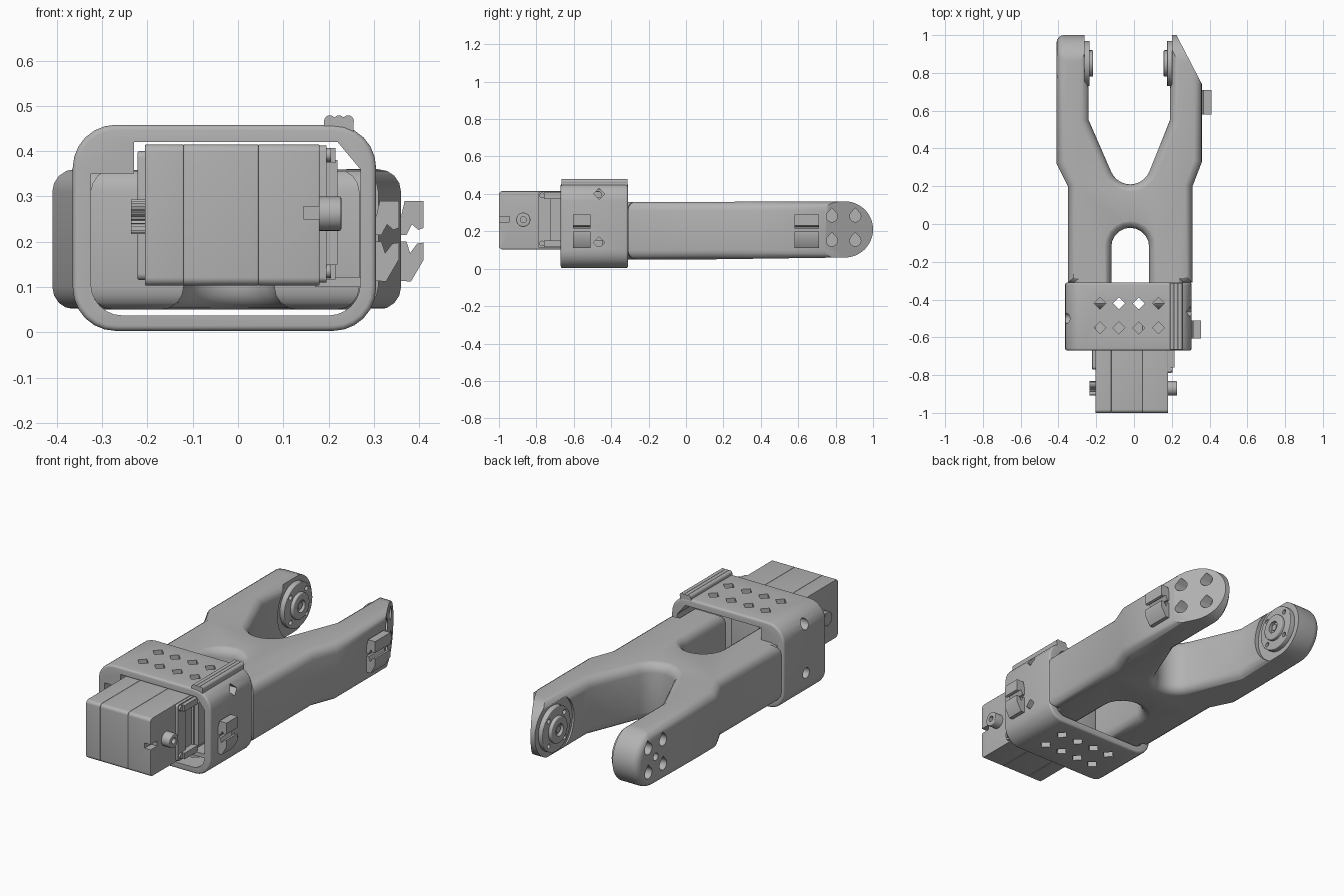
import bpy, bmesh, math

if "Cube" in bpy.data.objects:
    bpy.data.objects.remove(bpy.data.objects["Cube"], do_unlink=True)

grey = bpy.data.materials.new("plain grey")
grey.use_nodes = True
grey.diffuse_color = (0.45, 0.45, 0.45, 1)
for node in grey.node_tree.nodes:
    if node.type == 'BSDF_PRINCIPLED':
        node.inputs["Base Color"].default_value = (0.45, 0.45, 0.45, 1)
parts = []


def prism(name, pts, axis, a, b, bevel=0.0, caps=(0, 1)):
    """Extrude a 2D profile along an axis, optionally rounding the cap edges."""
    place = {'x': lambda p, t: (t, p[0], p[1]),
             'y': lambda p, t: (p[0], t, p[1]),
             'z': lambda p, t: (p[0], p[1], t)}[axis]
    bm = bmesh.new()
    rings = [[bm.verts.new(place(p, t)) for p in pts] for t in (a, b)]
    faces = [bm.faces.new(r) for r in rings]
    n = len(pts)
    for i in range(n):
        j = (i + 1) % n
        bm.faces.new((rings[0][i], rings[0][j], rings[1][j], rings[1][i]))
    bmesh.ops.recalc_face_normals(bm, faces=bm.faces[:])
    if bevel:
        edges = list({e for c in caps for e in faces[c].edges})
        bmesh.ops.bevel(bm, geom=edges, offset=bevel, segments=4, profile=0.5,
                        affect='EDGES', clamp_overlap=False)
    mesh = bpy.data.meshes.new(name)
    bm.to_mesh(mesh)
    bm.free()
    mesh.materials.append(grey)
    ob = bpy.data.objects.new(name, mesh)
    bpy.context.collection.objects.link(ob)
    parts.append(ob)
    return ob


def arc(cx, cy, r, start, end, n=10):
    steps = [math.radians(start + (end - start) * i / n) for i in range(n + 1)]
    return [(cx + r * math.cos(t), cy + r * math.sin(t)) for t in steps]


def circle(cx, cy, r, n=24):
    return arc(cx, cy, r, 0, 360, n)[:-1]


def rect(x0, x1, y0, y1, r=0.0):
    if not r:
        return [(x0, y0), (x1, y0), (x1, y1), (x0, y1)]
    return (arc(x0 + r, y0 + r, r, 180, 270, 6) + arc(x1 - r, y0 + r, r, 270, 360, 6)
            + arc(x1 - r, y1 - r, r, 0, 90, 6) + arc(x0 + r, y1 - r, r, 90, 180, 6))


def boolean(ob, cutter, op='DIFFERENCE'):
    mod = ob.modifiers.new("cut", 'BOOLEAN')
    mod.operation, mod.object, mod.solver = op, cutter, 'EXACT'
    bpy.context.view_layer.objects.active = ob
    bpy.ops.object.modifier_apply(modifier=mod.name)
    parts.remove(cutter)
    bpy.data.objects.remove(cutter, do_unlink=True)


def cut(ob, *profile):
    boolean(ob, prism("cutter", *profile))


# Forked body with a slot at the front and a crotch at the back
outline = ([(-0.325, -0.45), (-0.12, -0.45)] + arc(-0.02, -0.12, 0.1, 180, 0)
           + [(0.08, -0.45), (0.268, -0.45), (0.268, -0.315), (0.31, -0.31),
              (0.31, 0.2), (0.36, 0.33), (0.36, 1.1), (0.19, 1.1), (0.19, 0.55)]
           + arc(-0.02, 0.32, 0.11, -22, -158)
           + [(-0.24, 0.55), (-0.24, 1.1), (-0.41, 1.1), (-0.41, 0.32),
              (-0.35, 0.2), (-0.35, -0.31), (-0.325, -0.315)])
body = prism("forked_body", outline, 'z', 0.05, 0.36, 0.05)
side = [(-0.6, 0.04)] + arc(0.85, 0.21, 0.15, -90, 90, 24) + [(-0.6, 0.355)]
boolean(body, prism("side_shape", side, 'x', -0.41, 0.6, 0.04, (0,)), 'INTERSECT')
cut(body, [(0.36, 0.74), (0.225, 1.0), (0.173, 1.1), (0.6, 1.1), (0.6, 0.74)], 'z', -0.1, 0.6)

# Round recesses and screw holes in the arm tips
cut(body, circle(0.85, 0.21, 0.17, 40), 'x', -0.262, -0.15)
cut(body, circle(0.85, 0.21, 0.17, 40), 'x', 0.1, 0.2)
for y in (0.78, 0.905):
    for z in (0.15, 0.28):
        drop = arc(y, z, 0.03, -215, 35, 14) + [(y, z + 0.045)]
        cut(body, drop, 'x', 0.225, 0.6)
        cut(body, drop, 'x', -0.6, -0.3)
cut(body, circle(0.843, 0.215, 0.02), 'x', -0.6, -0.3)

# Pivot discs facing each other on the inside of the arms
for label, wall, s in (("right", -0.27, 1), ("left", 0.21, -1)):
    disc = prism(label + "_pivot_disc", circle(0.85, 0.21, 0.12, 40), 'x',
                 wall, wall + s * 0.035, 0.004, (1,))
    boss = prism(label + "_pivot_boss", circle(0.85, 0.21, 0.07, 32), 'x',
                 wall, wall + s * 0.053, 0.005, (1,))
    cut(boss, circle(0.85, 0.21, 0.032), 'x', wall + s * 0.035, wall + s * 0.1)
    prism(label + "_pivot_pin", circle(0.85, 0.21, 0.018, 16), 'x', wall, wall + s * 0.046)
    for k in range(4):
        t = math.radians(45 + 90 * k)
        cut(disc, circle(0.85 + 0.095 * math.cos(t), 0.21 + 0.095 * math.sin(t), 0.013, 12),
            'x', wall + s * 0.015, wall + s * 0.1)

# Sleeve around the front of the body
sleeve = prism("sleeve", rect(-0.365, 0.305, 0.003, 0.458, 0.095), 'y', -0.67, -0.31, 0.012)
inner = (arc(-0.255, 0.107, 0.07, 180, 270, 6) + arc(0.2, 0.107, 0.07, 270, 360, 6)
         + [(0.27, 0.36), (0.22, 0.42), (-0.23, 0.42), (-0.23, 0.35), (-0.325, 0.35)])
cut(sleeve, inner, 'y', -0.8, -0.2)


def diamond(x, y, r):
    return [(x - r, y), (x, y - r), (x + r, y), (x, y + r)]


for x in (-0.18, -0.08, 0.025, 0.13):
    for y in (-0.42, -0.55):
        cut(sleeve, diamond(x, y, 0.032), 'z', -0.1, 0.6)
for z in (0.14, 0.4):
    cut(sleeve, diamond(-0.465, z, 0.03), 'x', 0.2, 0.5)
    cut(sleeve, circle(-0.5, z, 0.028, 16), 'x', -0.5, -0.28)

# Ridges on the sleeve and a strut inside it
prism("ridge_base", rect(0.19, 0.255, 0.43, 0.466), 'y', -0.665, -0.312)
for i in range(3):
    prism(f"ridge_{i + 1}", circle(0.203 + 0.02 * i, 0.466, 0.013, 16), 'y', -0.665, -0.312)
prism("lower_strut", rect(0.17, 0.3, 0.1, 0.122), 'y', -0.665, -0.45)

# Cable clips, each a pair of hooks on the left side
upper = [(-0.03, 0.215), (0.012, 0.215), (0.024, 0.238), (0.038, 0.226), (0.05, 0.23),
         (0.05, 0.29), (0.008, 0.29), (0, 0.255), (-0.03, 0.255)]
lower = [(-0.03, 0.115), (0.022, 0.112), (0.05, 0.16), (0.05, 0.198), (0.036, 0.196),
         (0.02, 0.175), (0.012, 0.2), (-0.03, 0.2)]
for label, wall, y0, y1 in (("arm", 0.36, 0.58, 0.71), ("sleeve", 0.305, -0.605, -0.51)):
    for hook, shape in (("upper", upper), ("lower", lower)):
        prism(f"{label}_{hook}_clip", [(wall + x, z) for x, z in shape], 'y', y0, y1)

# Motor case in three slices with visible seams
for label, x0, x1 in (("right", -0.205, -0.12), ("middle", -0.12, 0.045), ("left", 0.045, 0.18)):
    case = prism(f"motor_case_{label}", rect(-1, -0.45, 0.103, 0.415, 0.018), 'x', x0, x1, 0.003)
    if label == "left":
        cut(case, rect(-1.1, -0.945, 0.25, 0.278), 'x', 0.145, 0.3)
prism("motor_rear_cover", rect(-0.77, -0.45, 0.115, 0.4, 0.015), 'x', -0.222, -0.2, 0.005, (0,))

# Mounting frame on the motor's left side
frame = prism("motor_frame", rect(-0.79, -0.45, 0.11, 0.412, 0.012), 'x', 0.17, 0.195)
cut(frame, rect(-0.725, -0.655, 0.15, 0.385), 'x', 0.183, 0.3)
prism("frame_slab", rect(-0.65, -0.45, 0.15, 0.38), 'x', 0.18, 0.22)
for label, z in (("lower", 0.135), ("upper", 0.392)):
    prism(label + "_frame_tab", rect(-0.76, -0.65, z - 0.018, z + 0.015), 'x', 0.18, 0.215)
    prism(label + "_frame_screw", circle(-0.77, z, 0.015, 16), 'x', 0.18, 0.205)

# Motor shafts: smooth on the left, toothed on the right
shaft = prism("left_shaft", circle(-0.87, 0.262, 0.038, 32), 'x', 0.17, 0.228, 0.004, (1,))
cut(shaft, circle(-0.87, 0.262, 0.016, 16), 'x', 0.2, 0.3)
teeth = [(-0.87 + r * math.cos(k * math.pi / 24), 0.255 + r * math.sin(k * math.pi / 24))
         for k in range(48) for r in [0.038 if k % 2 else 0.032]]
prism("right_toothed_shaft", teeth, 'x', -0.236, -0.19)

# Smooth shading with sharp edges kept
bpy.ops.object.select_all(action='DESELECT')
for ob in parts:
    ob.select_set(True)
bpy.context.view_layer.objects.active = body
bpy.ops.object.shade_smooth_by_angle(angle=math.radians(32))
